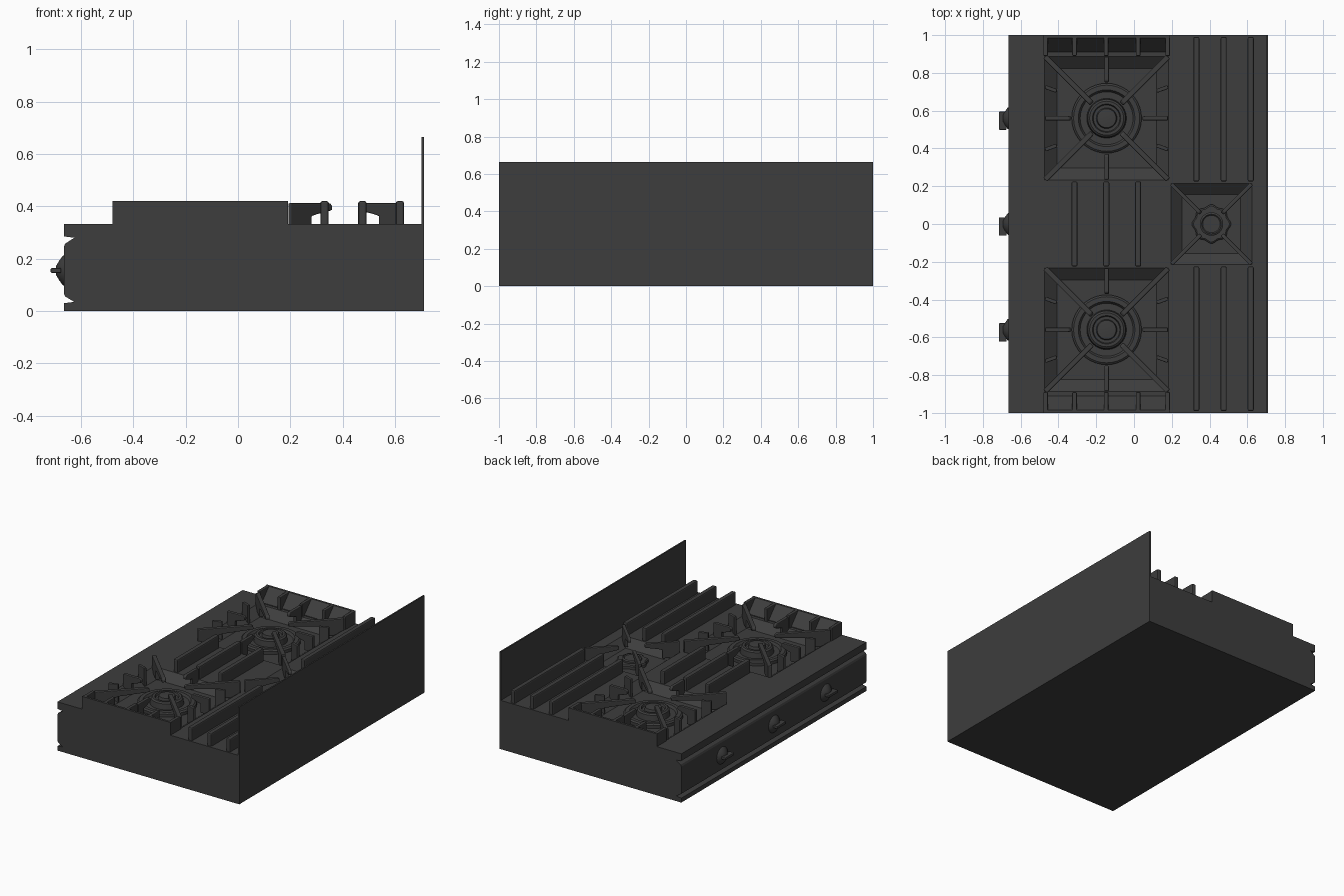
import bpy, bmesh
from math import radians, cos, sin, pi
from mathutils import Matrix, Vector

cube = bpy.data.objects.get("Cube")
if cube:
    bpy.data.objects.remove(cube, do_unlink=True)

metal = bpy.data.materials.new("dark_grey_metal")
metal.use_nodes = True
metal.diffuse_color = (0.047, 0.047, 0.047, 1)
metal.node_tree.nodes["Principled BSDF"].inputs["Base Color"].default_value = metal.diffuse_color

DECK, FLOOR, TOP = 0.333, 0.285, 0.42
X0, X1 = -0.48, 0.19          # large grate span
BIG_X, SMALL_X = -0.145, 0.41
BIG_RIBS = (-0.315, -0.147, 0.022)
SMALL_RIBS = (0.33, 0.475, 0.618)


def finish(name, bm, smooth=False, bevel=0):
    bmesh.ops.recalc_face_normals(bm, faces=bm.faces)
    mesh = bpy.data.meshes.new(name)
    bm.to_mesh(mesh)
    bm.free()
    mesh.materials.append(metal)
    obj = bpy.data.objects.new(name, mesh)
    bpy.context.collection.objects.link(obj)
    if bevel:
        mod = obj.modifiers.new("soft_edges", "BEVEL")
        mod.width, mod.segments = bevel, 2
    if smooth:
        bpy.ops.object.select_all(action="DESELECT")
        obj.select_set(True)
        bpy.context.view_layer.objects.active = obj
        bpy.ops.object.shade_smooth_by_angle(angle=radians(35))
    return obj


def box(name, x0, x1, y0, y1, z0, z1, bevel=0):
    bm = bmesh.new()
    bmesh.ops.create_cube(bm, size=1)
    for v in bm.verts:
        v.co = Vector((x1 if v.co.x > 0 else x0, y1 if v.co.y > 0 else y0,
                       z1 if v.co.z > 0 else z0))
    return finish(name, bm, bevel=bevel)


def prism(name, profile, depth, matrix, bevel=0):
    """Extrude an (x, z) profile symmetrically along y."""
    bm = bmesh.new()
    face = bm.faces.new([bm.verts.new((x, -depth / 2, z)) for x, z in profile])
    new = bmesh.ops.extrude_face_region(bm, geom=[face])["geom"]
    bmesh.ops.translate(bm, vec=(0, depth, 0),
                        verts=[g for g in new if isinstance(g, bmesh.types.BMVert)])
    bm.transform(matrix)
    return finish(name, bm, bevel=bevel)


def lathe(name, profile, matrix, steps=32, lobes=0):
    """Spin an (r, z) profile around z; lobes gives a scalloped rim."""
    bm = bmesh.new()
    rings = []
    for r, z in profile:
        ring = []
        for i in range(steps):
            a = 2 * pi * i / steps
            k = r * (1 + 0.06 * cos(lobes * a)) if lobes else r
            ring.append(bm.verts.new((k * cos(a), k * sin(a), z)))
        rings.append(ring)
    for low, high in zip(rings, rings[1:]):
        for i in range(steps):
            j = (i + 1) % steps
            bm.faces.new((low[i], low[j], high[j], high[i]))
    bm.faces.new(rings[0])
    bm.faces.new(rings[-1])
    bm.transform(matrix)
    return finish(name, bm, smooth=True)


# Body with a grooved control panel
body = prism("body", [(0.71, 0), (0.71, DECK), (-0.665, DECK), (-0.665, 0.285), (-0.625, 0.28),
                      (-0.66, 0.257), (-0.665, 0.245), (-0.665, 0.066), (-0.66, 0.056),
                      (-0.625, 0.035), (-0.665, 0.03), (-0.665, 0)], 2, Matrix())


# Sunken burner wells with sloping walls
def well(cx, cy, half, inset):
    bm = bmesh.new()
    bmesh.ops.create_cube(bm, size=2)
    slope = inset / (DECK - FLOOR)
    for v in bm.verts:
        top = v.co.z > 0
        h = half + slope * 0.02 if top else half - inset
        v.co = Vector((cx + v.co.x * h, cy + v.co.y * h, DECK + 0.02 if top else FLOOR))
    cutter = finish("well_cutter", bm)
    cutter.hide_render = True
    mod = body.modifiers.new("well", "BOOLEAN")
    mod.operation, mod.solver, mod.object = "DIFFERENCE", "EXACT", cutter
    bpy.ops.object.select_all(action="DESELECT")
    body.select_set(True)
    bpy.context.view_layer.objects.active = body
    bpy.ops.object.modifier_apply(modifier=mod.name)
    bpy.data.objects.remove(cutter, do_unlink=True)


for cy in (-0.56, 0.56):
    well(BIG_X, cy, 0.328, 0.065)
well(SMALL_X, 0, 0.215, 0.06)

# Splash guard
box("splash_guard", 0.70, 0.71, -1, 1, DECK, 0.664)

# Straight grate ribs
for x in BIG_RIBS:
    box("middle_rib", x - 0.016, x + 0.016, -0.225, 0.225, DECK - 0.01, TOP, 0.008)
for s in (-1, 1):
    for x in SMALL_RIBS:
        y0, y1 = sorted((s * 0.225, s * 0.99))
        box("rear_rib", x - 0.016, x + 0.016, y0, y1, DECK - 0.01, TOP, 0.008)
    # Sloped end guard with its short ribs
    turn = Matrix.Translation(((X0 + X1) / 2, 0, 0)) @ Matrix.Rotation(s * pi / 2, 4, "Z")
    prism("end_guard", [(0.91, DECK - 0.01), (1, DECK - 0.01), (1, TOP), (0.985, TOP),
                        (0.91, DECK + 0.005)], X1 - X0, turn)
    for x in (X0 + 0.012, *BIG_RIBS, X1 - 0.012):
        y0, y1 = sorted((s * 0.89, s * 0.998))
        box("end_rib", x - 0.012, x + 0.012, y0, y1, DECK - 0.01, TOP, 0.005)


# Pot supports: an outer foot with a finger reaching to the burner
def finger(name, cx, cy, angle, r_in, r_foot, r_out, width=0.028, top=0.412):
    m = Matrix.Translation((cx, cy, 0)) @ Matrix.Rotation(angle, 4, "Z")
    prism(name, [(r_out, DECK - 0.03), (r_out, top), (r_in + 0.01, top), (r_in, top - 0.01),
                 (r_in, 0.385), (r_foot - 0.03, 0.37), (r_foot, 0.362),
                 (r_foot, DECK - 0.03)], width, m, 0.005)


for cy in (-0.56, 0.56):
    for i in range(4):
        finger("large_diagonal_support", BIG_X, cy, pi / 4 + i * pi / 2, 0.11, 0.33, 0.46)
        finger("large_side_support", BIG_X, cy, i * pi / 2, 0.19, 0.26, 0.325, 0.024)
    for sx in (-1, 1):
        for sy in (-1, 1):
            m = (Matrix.Translation((BIG_X + sx * 0.295, cy + sy * 0.155, 0))
                 @ Matrix.Rotation(sx * sy * radians(20), 4, "Z"))
            prism("side_bracket", [(-0.032, FLOOR), (0.032, FLOOR), (0.032, 0.41), (-0.032, 0.41)],
                  0.02, m, 0.004)
for i in range(4):
    finger("small_diagonal_support", SMALL_X, 0, pi / 4 + i * pi / 2, 0.08, 0.19, 0.30, 0.022)

# Burners
for cy in (-0.56, 0.56):
    at = Matrix.Translation((BIG_X, cy, FLOOR))
    lathe("large_burner", [(0.185, -0.005), (0.185, 0.02), (0.175, 0.028), (0.15, 0.028),
                           (0.14, 0.012), (0.105, 0.012), (0.1, 0.05), (0.09, 0.058),
                           (0.075, 0.058), (0.07, 0.045), (0.055, 0.045), (0.05, 0.065),
                           (0.02, 0.068)], at, 40)
at = Matrix.Translation((SMALL_X, 0, FLOOR))
lathe("small_burner_base", [(0.098, -0.005), (0.098, 0.018), (0.09, 0.024), (0.065, 0.024)],
      at, 64, 8)
lathe("small_burner_cap", [(0.062, 0.02), (0.062, 0.036), (0.052, 0.042), (0.046, 0.036),
                           (0.03, 0.036)], at)

# Control knobs
for y in (-0.56, 0, 0.56):
    at = Matrix.Translation((-0.662, y, 0.155)) @ Matrix.Rotation(-pi / 2, 4, "Y")
    lathe("knob_dome", [(0.06, 0), (0.055, 0.008), (0.035, 0.022), (0.018, 0.032)], at, 24)
    box("knob_grip", -0.715, -0.675, y - 0.062, y + 0.035, 0.146, 0.164, 0.004)
